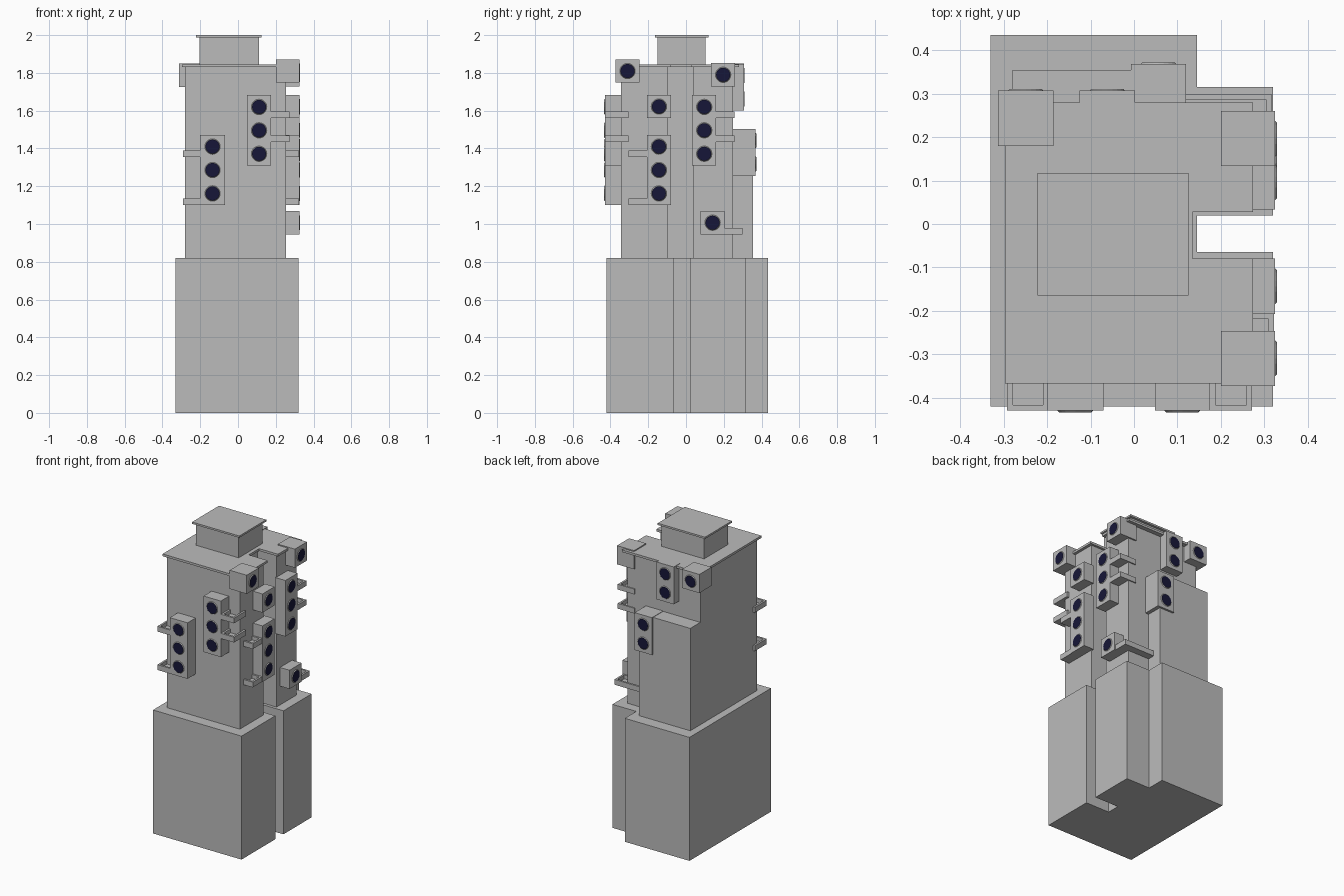
import bpy, bmesh
from math import pi
from mathutils import Matrix, Vector

cube = bpy.data.objects.get("Cube")
if cube:
    bpy.data.objects.remove(cube, do_unlink=True)


def material(name, rgb):
    m = bpy.data.materials.new(name)
    m.use_nodes = True
    m.diffuse_color = (*rgb, 1)
    m.node_tree.nodes["Principled BSDF"].inputs["Base Color"].default_value = (*rgb, 1)
    return m


GREY = material("concrete_grey", (0.5, 0.5, 0.5))
NAVY = material("dark_navy", (0.008, 0.008, 0.04))


def finish(name, bm):
    me = bpy.data.meshes.new(name)
    bm.to_mesh(me)
    bm.free()
    me.materials.append(GREY)
    me.materials.append(NAVY)
    ob = bpy.data.objects.new(name, me)
    bpy.context.collection.objects.link(ob)
    return ob


def add_box(bm, x, y, z):
    size = Matrix.Diagonal((x[1] - x[0], y[1] - y[0], z[1] - z[0], 1))
    mid = Vector((sum(x) / 2, sum(y) / 2, sum(z) / 2))
    bmesh.ops.create_cube(bm, size=1, matrix=Matrix.Translation(mid) @ size)


def box(name, x, y, z):
    bm = bmesh.new()
    add_box(bm, x, y, z)
    return finish(name, bm)


def prism(name, outline, z0, z1):
    bm = bmesh.new()
    face = bm.faces.new([bm.verts.new((x, y, z0)) for x, y in outline])
    top = bmesh.ops.extrude_face_region(bm, geom=[face])["geom"]
    bmesh.ops.translate(bm, vec=(0, 0, z1 - z0),
                        verts=[v for v in top if isinstance(v, bmesh.types.BMVert)])
    bmesh.ops.recalc_face_normals(bm, faces=bm.faces)
    return finish(name, bm)


def notched(x0, x1, y0, y1, notch_x, n0, n1):
    """Rectangle with a slot cut into its +x side."""
    return [(x0, y0), (x1, y0), (x1, n0), (notch_x, n0),
            (notch_x, n1), (x1, n1), (x1, y1), (x0, y1)]


TURN = {"front": 0, "side": pi / 2, "back": pi}


def lamp(name, facing, x, y, z0, count=1):
    """Stack of square housings, each with a bevelled round lens."""
    bm = bmesh.new()
    step = 0.124
    for i in range(count):
        z = z0 + i * step
        add_box(bm, x, y, (z, z + step))
        centre = {"front": (sum(x) / 2, y[0]), "side": (x[1], sum(y) / 2),
                  "back": (sum(x) / 2, y[1])}[facing]
        place = (Matrix.Translation((*centre, z + step / 2))
                 @ Matrix.Rotation(TURN[facing], 4, 'Z') @ Matrix.Rotation(pi / 2, 4, 'X'))
        old = set(bm.faces)
        bmesh.ops.create_cone(bm, cap_ends=True, segments=20, radius1=0.045, radius2=0.037,
                              depth=0.008, matrix=place)
        # The outer cap of the lens is dark
        out = place.to_3x3() @ Vector((0, 0, 1))
        bm.normal_update()
        for f in set(bm.faces) - old:
            f.material_index = int(f.normal.dot(out) > 0.95)
    return finish(name, bm)


def tray(name, x, y, z, wall=0.013):
    """Shallow open ledge: a floor with a rim."""
    bm = bmesh.new()
    add_box(bm, x, y, (z, z + 0.01))
    for xs in ((x[0], x[0] + wall), (x[1] - wall, x[1])):
        add_box(bm, xs, y, (z, z + 0.035))
    for ys in ((y[0], y[0] + wall), (y[1] - wall, y[1])):
        add_box(bm, x, ys, (z, z + 0.035))
    return finish(name, bm)


# Plinth with side slot and stepped back corner
base = notched(-0.33, 0.32, -0.42, 0.315, 0.145, -0.065, 0.02)
base[-1:] = [(0.145, 0.315), (0.145, 0.435), (-0.33, 0.435)]
prism("base", base, 0, 0.82)

# Tower, lower rear block, roof and chimney
prism("tower", notched(-0.28, 0.255, -0.345, 0.25, 0.115, -0.095, 0.04), 0.82, 1.83)
box("rear_block", (-0.28, 0.095), (0.24, 0.355), (0.82, 1.5))
prism("roof_slab", notched(-0.297, 0.274, -0.367, 0.28, 0.135, -0.08, 0.028), 1.83, 1.845)
box("chimney", (-0.205, 0.11), (-0.15, 0.102), (1.845, 1.99))
box("chimney_cap", (-0.222, 0.125), (-0.165, 0.118), (1.988, 2.0))

# Front lamps
FRONT = (-0.43, -0.34)
lamp("front_lamp_low", "front", (-0.2, -0.07), FRONT, 1.1, 3)
lamp("front_lamp_high", "front", (0.048, 0.175), FRONT, 1.31, 3)

# Side lamps
SIDE = (0.25, 0.325)
lamp("side_lamp_low", "side", SIDE, (-0.207, -0.08), 1.1, 3)
lamp("side_lamp_single", "side", SIDE, (-0.207, -0.08), 1.56)
lamp("side_lamp_high", "side", SIDE, (0.033, 0.16), 1.31, 3)
lamp("side_lamp_bottom", "side", SIDE, (0.077, 0.204), 0.945)
lamp("corner_lamp_front", "side", (0.2, 0.325), (-0.373, -0.246), 1.748)
lamp("corner_lamp_rear", "side", (0.2, 0.325), (0.133, 0.26), 1.728)

# Back lamps
lamp("back_lamp_corner", "back", (-0.313, -0.185), (0.18, 0.307), 1.725)
lamp("back_lamp_pair", "back", (-0.125, 0.002), (0.24, 0.307), 1.6, 2)
lamp("back_lamp_low", "back", (-0.007, 0.12), (0.24, 0.368), 1.255, 2)

# Ledges beside the lamps, wrapping the tower corners
for z in (1.1, 1.355):
    tray("front_ledge_low", (-0.292, -0.197), (-0.43, -0.305), z)
    tray("side_ledge_low", (0.2, 0.322), (-0.305, -0.205), z)
for z in (1.433, 1.56):
    tray("front_ledge_high", (0.175, 0.272), (-0.43, -0.305), z)
    tray("side_ledge_high", (0.2, 0.322), (0.158, 0.257), z)
tray("side_ledge_bottom", (0.09, 0.318), (0.2, 0.298), 0.945)
